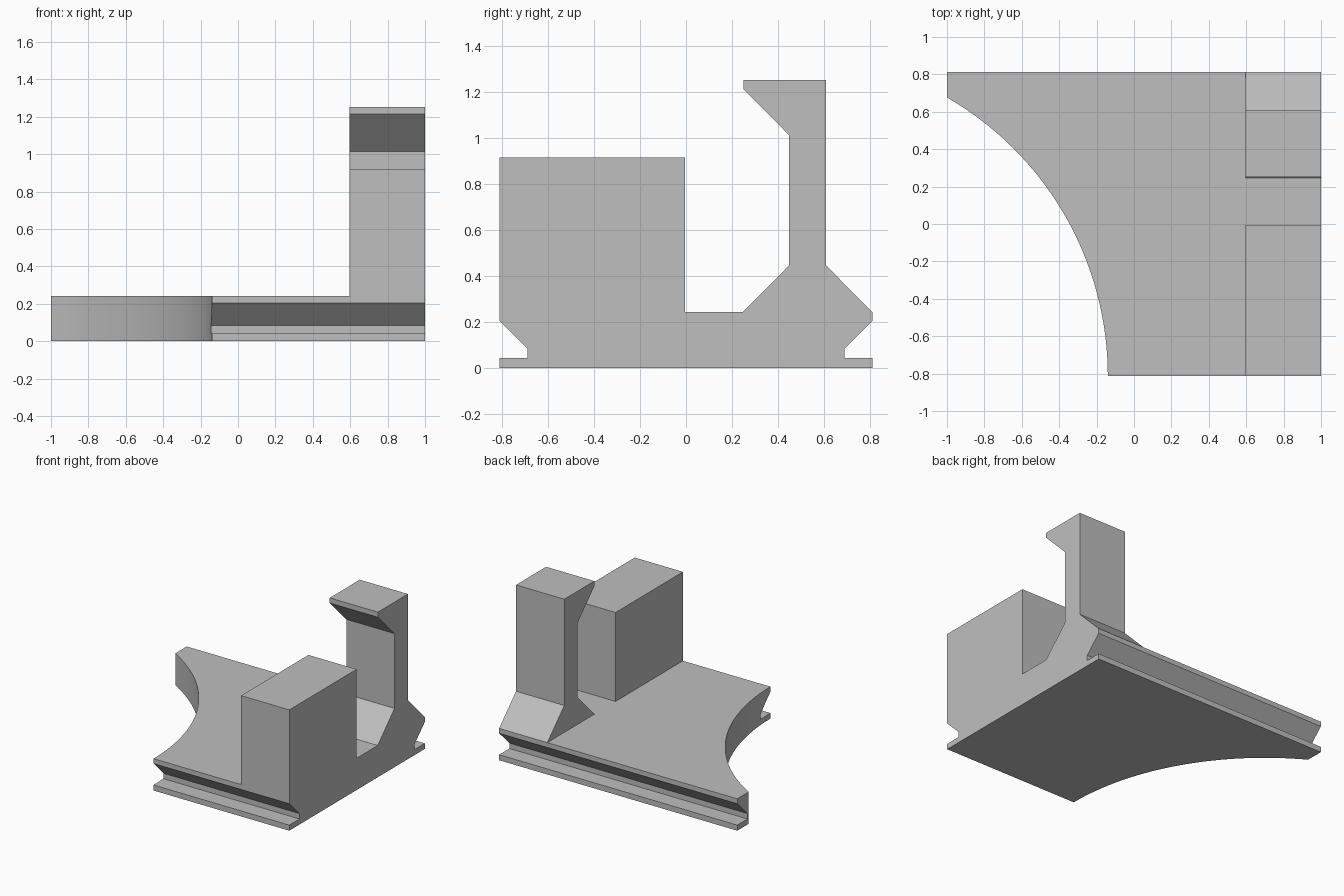
import bpy
import bmesh
import math

if "Cube" in bpy.data.objects:
    bpy.data.objects.remove(bpy.data.objects["Cube"], do_unlink=True)

GREY = (0.52, 0.52, 0.52, 1.0)
grey = bpy.data.materials.new("light grey")
grey.use_nodes = True
grey.diffuse_color = GREY
grey.node_tree.nodes["Principled BSDF"].inputs["Base Color"].default_value = GREY

HALF, TOP, SPLIT = 0.813, 0.242, 0.595


def extrude_profile(name, profile, x0, x1):
    """Extrude a closed (y, z) outline along x."""
    bm = bmesh.new()
    face = bm.faces.new([bm.verts.new((x0, y, z)) for y, z in profile])
    moved = bmesh.ops.extrude_face_region(bm, geom=[face])["geom"]
    verts = [v for v in moved if isinstance(v, bmesh.types.BMVert)]
    bmesh.ops.translate(bm, verts=verts, vec=(x1 - x0, 0, 0))
    bmesh.ops.recalc_face_normals(bm, faces=bm.faces)
    mesh = bpy.data.meshes.new(name)
    bm.to_mesh(mesh)
    bm.free()
    mesh.materials.append(grey)
    obj = bpy.data.objects.new(name, mesh)
    bpy.context.collection.objects.link(obj)
    return obj


# Grooved edge from bottom to top, mirrored for the front and the back
groove = [(HALF, 0), (HALF, 0.042), (0.69, 0.042), (0.69, 0.083), (HALF, 0.205), (HALF, TOP)]
front_edge = [(-y, z) for y, z in reversed(groove)]

# Base plate
base = extrude_profile("base_plate", groove + front_edge, -1, SPLIT)

# Concave side cut out of the base plate
bpy.ops.mesh.primitive_cylinder_add(vertices=192, radius=1.72, depth=1,
                                    location=(-1.86, -HALF, 0.1))
cutter = bpy.context.object
cutter.name = "arc_cutter"
cutter.hide_render = True
cutter.data.materials.append(grey)
cut = base.modifiers.new("concave side", "BOOLEAN")
cut.operation = "DIFFERENCE"
cut.solver = "EXACT"
cut.object = cutter
bpy.ops.object.select_all(action="DESELECT")
base.select_set(True)
bpy.context.view_layer.objects.active = base
bpy.ops.object.modifier_apply(modifier=cut.name)
bpy.data.objects.remove(cutter, do_unlink=True)
bpy.ops.object.shade_smooth_by_angle(angle=math.radians(20))

# End section: block at the front, hooked post with flared foot at the back
hook = [(0.61, 0.446), (0.61, 1.253), (0.25, 1.253), (0.25, 1.214),
        (0.449, 1.014), (0.449, 0.446), (0.247, TOP)]
block = [(-0.005, TOP), (-0.005, 0.917), (-HALF, 0.917)]
extrude_profile("block_and_hook", groove + hook + block + front_edge[1:], SPLIT, 1)
